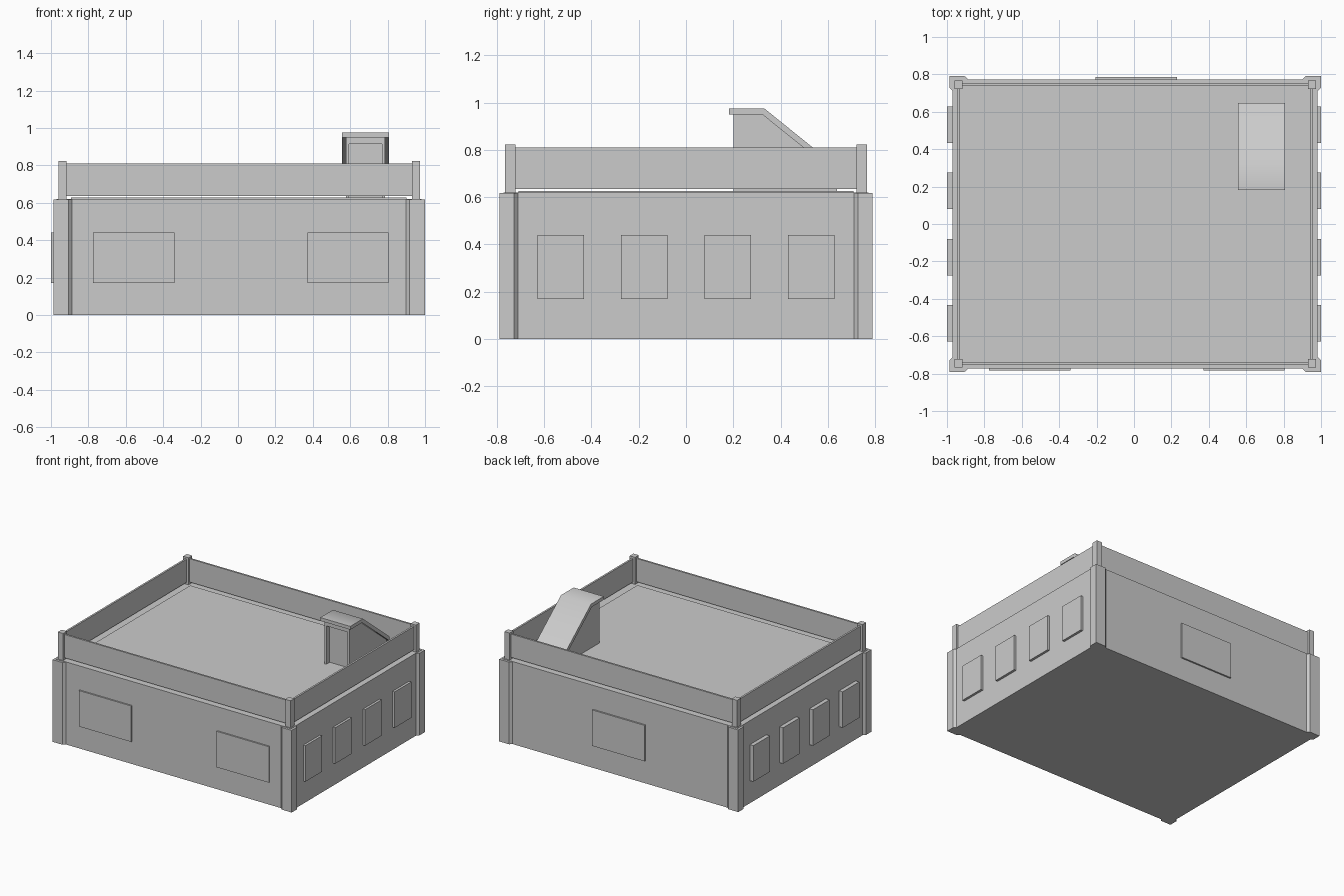
import bpy, bmesh, math

if "Cube" in bpy.data.objects:
    bpy.data.objects.remove(bpy.data.objects["Cube"])

CX = 0.006  # building centre in x


def make(name, bm):
    bmesh.ops.recalc_face_normals(bm, faces=bm.faces)
    me = bpy.data.meshes.new(name)
    bm.to_mesh(me)
    bm.free()
    ob = bpy.data.objects.new(name, me)
    bpy.context.collection.objects.link(ob)
    return ob


def box(name, x0, x1, y0, y1, z0, z1):
    bm = bmesh.new()
    bmesh.ops.create_cube(bm, size=1)
    for v in bm.verts:
        v.co.x = x1 if v.co.x > 0 else x0
        v.co.y = y1 if v.co.y > 0 else y0
        v.co.z = z1 if v.co.z > 0 else z0
    return make(name, bm)


def extrude(name, pts, vec):
    bm = bmesh.new()
    face = bm.faces.new([bm.verts.new(p) for p in pts])
    geo = bmesh.ops.extrude_face_region(bm, geom=[face], use_keep_orig=True)["geom"]
    bmesh.ops.translate(bm, vec=vec, verts=[g for g in geo if isinstance(g, bmesh.types.BMVert)])
    return make(name, bm)


# Main block and raised roof deck
box("walls", CX - 0.976, CX + 0.976, -0.773, 0.773, 0, 0.62)
box("roof_deck", -0.893, 0.90, -0.709, 0.709, 0.60, 0.627)

# Corner pilasters with bevelled edges, and parapet posts
outline = [(0.993, 0.79), (0.993, 0.728), (0.972, 0.708), (0.89, 0.708),
           (0.89, 0.77), (0.911, 0.79)]
for sx, a in ((-1, "left"), (1, "right")):
    for sy, b in ((-1, "front"), (1, "back")):
        extrude(f"pilaster_{b}_{a}", [(CX + sx * x, sy * y, 0) for x, y in outline], (0, 0, 0.617))
        px, py = CX + sx * 0.945, sy * 0.744
        box(f"parapet_post_{b}_{a}", px - 0.022, px + 0.022, py - 0.022, py + 0.022, 0.61, 0.823)

# Thin parapet panels held just above the roof by the posts
for s, a, b in ((-1, "left", "front"), (1, "right", "back")):
    px, py = CX + s * 0.945, s * 0.744
    box(f"parapet_{a}", px - 0.007, px + 0.007, -0.725, 0.725, 0.635, 0.81)
    box(f"parapet_{b}", CX - 0.925, CX + 0.925, py - 0.007, py + 0.007, 0.635, 0.81)

# Window panels
for i, x in enumerate((-0.557, 0.588)):
    box(f"front_window_{i + 1}", x - 0.217, x + 0.217, -0.784, -0.76, 0.17, 0.44)
box("back_window", -0.205, 0.23, 0.76, 0.785, 0.17, 0.44)
for i, y in enumerate((-0.53, -0.177, 0.177, 0.53)):
    box(f"left_window_{i + 1}", -1.0, -0.95, y - 0.098, y + 0.098, 0.17, 0.44)
    box(f"right_window_{i + 1}", 0.95, 1.0, y - 0.098, y + 0.098, 0.17, 0.44)

# Stair house: body behind the doorway, frame, and sloped roof
X0, X1, Z0 = 0.578, 0.786, 0.622
body = [(0.24, Z0), (0.64, Z0), (0.64, 0.697), (0.325, 0.951), (0.24, 0.951)]
extrude("stair_house_body", [(X0, y, z) for y, z in body], (X1 - X0, 0, 0))
box("door_jamb_left", X0, X0 + 0.016, 0.20, 0.24, Z0, 0.951)
box("door_jamb_right", X1 - 0.016, X1, 0.20, 0.24, Z0, 0.951)
box("door_lintel", X0 + 0.016, X1 - 0.016, 0.20, 0.24, 0.915, 0.951)
roof = [(0.182, 0.95), (0.323, 0.95), (0.646, 0.69), (0.646, 0.722), (0.332, 0.975), (0.182, 0.975)]
cap = extrude("stair_house_roof", [(0.556, y, z) for y, z in roof], (0.25, 0, 0))

# Smooth only across the gentle bend of the stair house roof
bpy.context.view_layer.objects.active = cap
cap.select_set(True)
bpy.ops.object.shade_smooth_by_angle(angle=math.radians(45))
